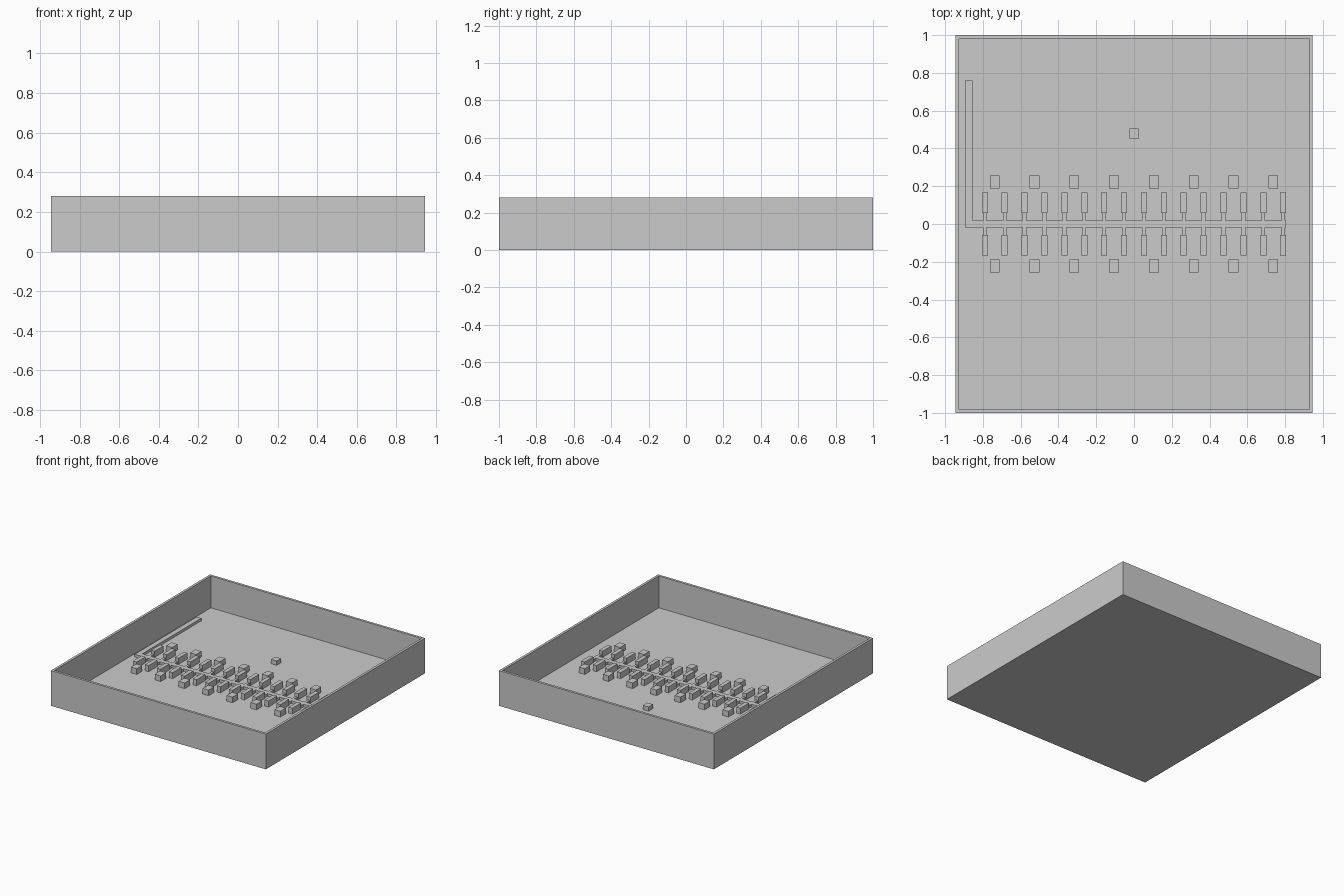
import bpy, bmesh

if "Cube" in bpy.data.objects:
    bpy.data.objects.remove(bpy.data.objects["Cube"])

FLOOR = 0.027   # top of the tray floor
PITCH = 0.1053  # spacing of the branches along the trunk


def finish(name, bm):
    bmesh.ops.recalc_face_normals(bm, faces=bm.faces)
    mesh = bpy.data.meshes.new(name)
    bm.to_mesh(mesh)
    bm.free()
    obj = bpy.data.objects.new(name, mesh)
    bpy.context.collection.objects.link(obj)
    return obj


def box(name, x0, x1, y0, y1, z0, z1):
    bm = bmesh.new()
    bmesh.ops.create_cube(bm, size=1)
    for v in bm.verts:
        v.co.x = x1 if v.co.x > 0 else x0
        v.co.y = y1 if v.co.y > 0 else y0
        v.co.z = z1 if v.co.z > 0 else z0
    return finish(name, bm)


def block(name, cx, cy, w, d, top):
    return box(name, cx - w / 2, cx + w / 2, cy - d / 2, cy + d / 2, FLOOR, top)


# open tray: box with its top inset and pushed down to the floor
bm = bmesh.new()
bmesh.ops.create_cube(bm, size=1)
for v in bm.verts:
    v.co.x *= 1.89
    v.co.y *= 2.0
    v.co.z = 0.28 if v.co.z > 0 else 0.0
top = max(bm.faces, key=lambda f: f.calc_center_median().z)
bmesh.ops.inset_region(bm, faces=[top], thickness=0.027)
inner = bmesh.ops.extrude_face_region(bm, geom=[top])
for v in inner["geom"]:
    if isinstance(v, bmesh.types.BMVert):
        v.co.z = FLOOR
if top.is_valid:
    bmesh.ops.delete(bm, geom=[top], context="FACES_ONLY")
finish("tray", bm)

# L-shaped trunk lying on the floor
outline = [(-0.895, -0.019), (0.805, -0.019), (0.805, 0.019),
           (-0.855, 0.019), (-0.855, 0.76), (-0.895, 0.76)]
bm = bmesh.new()
face = bm.faces.new([bm.verts.new((x, y, FLOOR)) for x, y in outline])
raised = bmesh.ops.extrude_face_region(bm, geom=[face])
for v in raised["geom"]:
    if isinstance(v, bmesh.types.BMVert):
        v.co.z = 0.048
finish("trunk", bm)

# mirrored branches with end units, and a larger block between each pair
for side, label in ((1, "rear"), (-1, "front")):
    for i in range(16):
        x = (i - 7.5) * PITCH
        block(f"{label}_branch_{i + 1}", x, side * 0.039, 0.02, 0.042, 0.048)
        block(f"{label}_unit_{i + 1}", x, side * 0.113, 0.032, 0.11, 0.075)
    for i in range(8):
        x = (i - 3.5) * 2 * PITCH
        block(f"{label}_block_{i + 1}", x, side * 0.222, 0.052, 0.068, 0.072)

# lone block at the back
block("single_block", 0, 0.478, 0.05, 0.055, 0.061)
